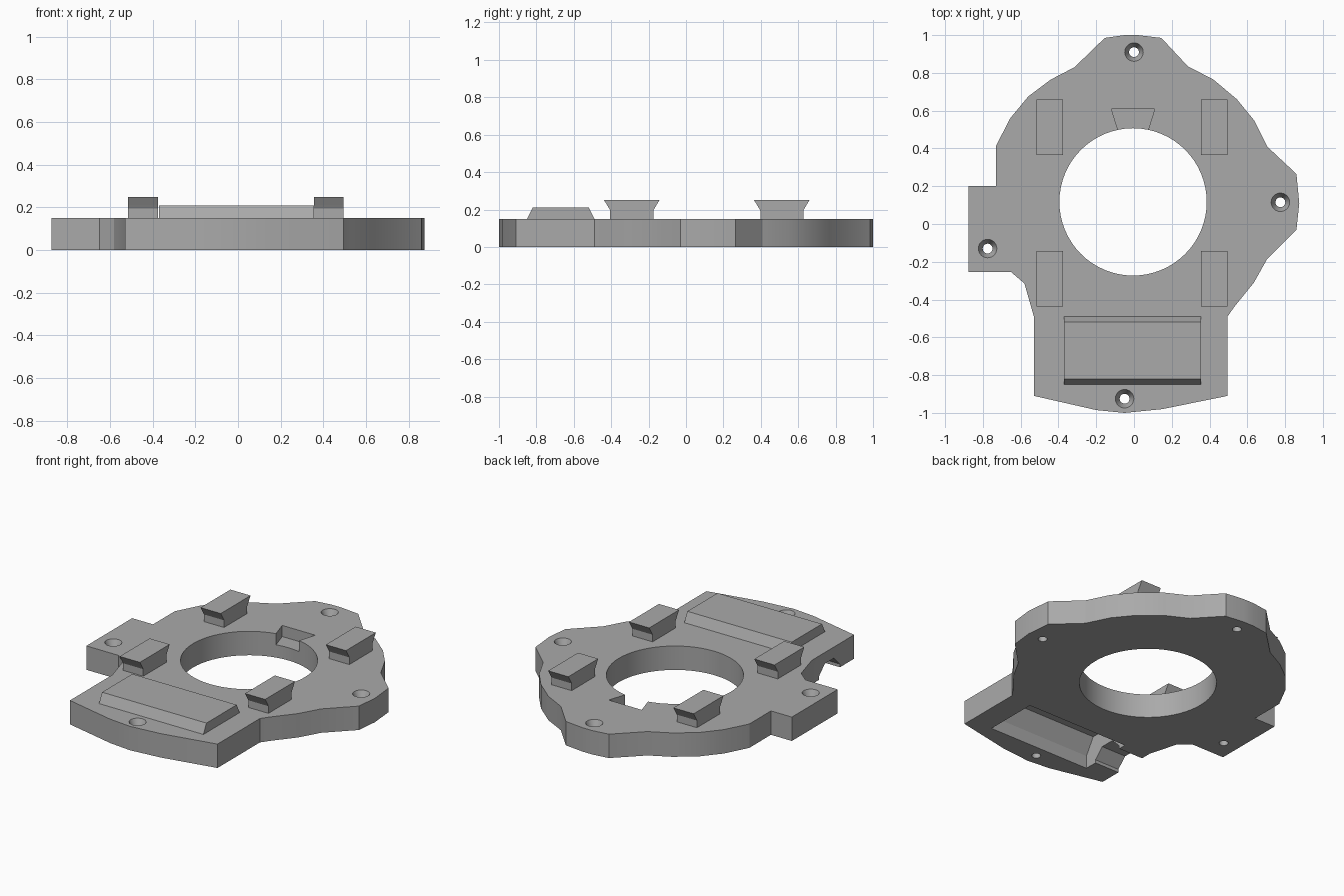
import bpy, bmesh, math
from mathutils import Matrix

old = bpy.data.objects.get("Cube")
if old:
    bpy.data.objects.remove(old, do_unlink=True)

T = 0.15  # plate thickness

grey = bpy.data.materials.new("mid grey")
grey.use_nodes = True
grey.diffuse_color = (0.4, 0.4, 0.4, 1)
grey.node_tree.nodes["Principled BSDF"].inputs["Base Color"].default_value = (0.4, 0.4, 0.4, 1)


def finish(name, bm):
    bmesh.ops.recalc_face_normals(bm, faces=bm.faces)
    mesh = bpy.data.meshes.new(name)
    bm.to_mesh(mesh)
    bm.free()
    mesh.materials.append(grey)
    ob = bpy.data.objects.new(name, mesh)
    bpy.context.collection.objects.link(ob)
    return ob


def prism(name, pts, lo, hi, axis="z"):
    """Extrude an outline in xy along z, or an outline in yz along x."""
    bm = bmesh.new()
    at = (lambda a, b, h: (a, b, h)) if axis == "z" else (lambda a, b, h: (h, a, b))
    face = bm.faces.new([bm.verts.new(at(a, b, lo)) for a, b in pts])
    ext = bmesh.ops.extrude_face_region(bm, geom=[face])
    verts = [v for v in ext["geom"] if isinstance(v, bmesh.types.BMVert)]
    move = (0, 0, hi - lo) if axis == "z" else (hi - lo, 0, 0)
    bmesh.ops.translate(bm, verts=verts, vec=move)
    return finish(name, bm)


def cone(name, x, y, lo, hi, r_lo, r_hi, sides):
    bm = bmesh.new()
    bmesh.ops.create_cone(bm, cap_ends=True, segments=sides, radius1=r_lo, radius2=r_hi,
                          depth=hi - lo, matrix=Matrix.Translation((x, y, (lo + hi) / 2)))
    return finish(name, bm)


def boolean(target, tool, operation="DIFFERENCE"):
    tool.hide_render = True
    mod = target.modifiers.new("cut", "BOOLEAN")
    mod.operation, mod.solver, mod.object = operation, "EXACT", tool
    bpy.context.view_layer.objects.active = target
    bpy.ops.object.modifier_apply(modifier=mod.name)
    bpy.data.objects.remove(tool, do_unlink=True)


# Base plate outline, clockwise from the top lobe
outline = [(-0.155, 0.985), (-0.05, 1), (0.02, 1), (0.145, 0.985), (0.285, 0.835),
           (0.42, 0.765), (0.545, 0.66), (0.635, 0.55), (0.705, 0.41), (0.86, 0.265),
           (0.875, 0.11), (0.86, -0.03), (0.705, -0.185), (0.635, -0.31), (0.53, -0.44),
           (0.495, -0.49), (0.495, -0.91), (0.15, -0.98), (-0.05, -1), (-0.2, -0.985),
           (-0.53, -0.91), (-0.53, -0.49), (-0.58, -0.315), (-0.65, -0.255),
           (-0.875, -0.255), (-0.875, 0.2), (-0.73, 0.2), (-0.73, 0.415),
           (-0.655, 0.56), (-0.56, 0.675), (-0.44, 0.765), (-0.315, 0.83)]
plate = prism("base_plate", outline, 0, T)

# Raised cover with sloping long sides, merged into the plate
cover = prism("raised_cover", [(-0.85, 0.1), (-0.85, T), (-0.82, 0.21), (-0.52, 0.21),
                               (-0.49, T), (-0.49, 0.1)], -0.37, 0.355, "x")
boolean(plate, cover, "UNION")

# Underside pocket and its side channel
boolean(plate, prism("pocket", [(-0.85, -0.1), (-0.85, 0.08), (-0.79, 0.18), (-0.55, 0.18),
                                (-0.51, 0.08), (-0.51, -0.1)], -0.36, 0.345, "x"))
boolean(plate, prism("channel", [(-0.77, -0.1), (-0.77, 0.02), (-0.71, 0.08), (-0.62, 0.08),
                                 (-0.56, 0.02), (-0.56, -0.1)], -0.6, -0.3, "x"))

# Central opening and key notch
boolean(plate, cone("opening", -0.005, 0.117, -0.1, 0.3, 0.39, 0.39, 64))
boolean(plate, prism("notch", [(-0.12, 0.61), (0.11, 0.61), (0.06, 0.45), (-0.07, 0.45)],
                     0.08, 0.3))

# Countersunk screw holes
for x, y in [(0, 0.91), (0.775, 0.115), (-0.775, -0.13), (-0.05, -0.925)]:
    boolean(plate, cone("shaft", x, y, -0.1, 0.3, 0.026, 0.026, 24))
    boolean(plate, cone("sink", x, y, T - 0.05, T + 0.002, 0.026, 0.05, 24))

bpy.ops.object.select_all(action="DESELECT")
plate.select_set(True)
bpy.context.view_layer.objects.active = plate
bpy.ops.object.shade_smooth_by_angle(angle=math.radians(20))

# Four flared clips
for side, x in (("right", -0.515), ("left", 0.355)):
    for end, y in (("front", -0.29), ("back", 0.512)):
        half = [(0.115, T - 0.02), (0.115, 0.195), (0.125, 0.212), (0.148, 0.25)]
        pts = [(y + a, z) for a, z in half] + [(y - a, z) for a, z in reversed(half)]
        prism(f"{end}_{side}_clip", pts, x, x + 0.14, "x")
